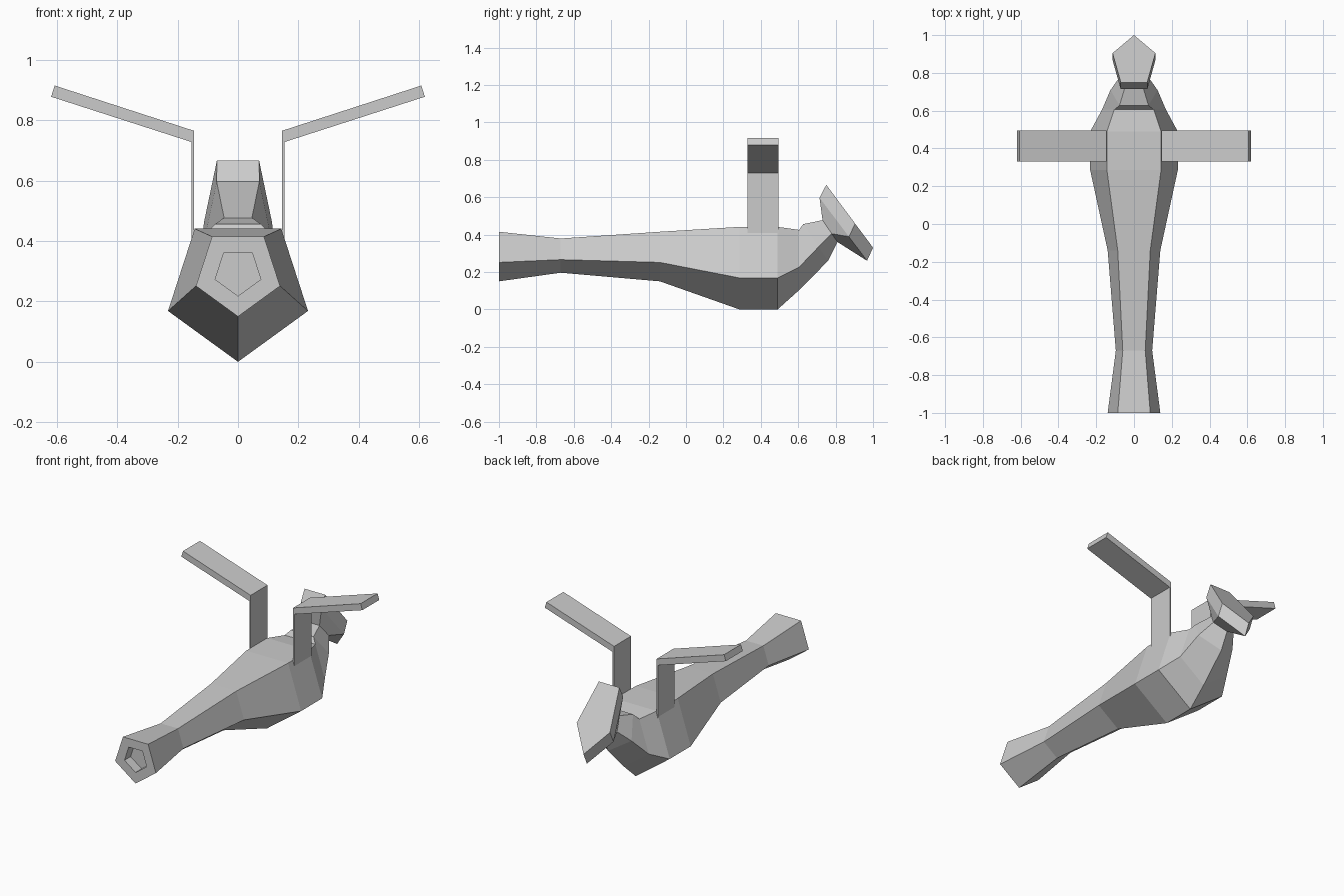
import bpy, bmesh, math

if "Cube" in bpy.data.objects:
    bpy.data.objects.remove(bpy.data.objects["Cube"])


def pentagon(top, bottom, squash=1.0):
    """Five-sided ring between a top and a bottom point given as (y, z)."""
    dy, dz = bottom[0] - top[0], bottom[1] - top[1]
    r = math.hypot(dy, dz) / (1 + math.cos(math.radians(36)))
    pts = []
    for i in range(5):
        a = math.radians(36 + 72 * i)
        t = (math.cos(math.radians(36)) - math.cos(a)) / (1 + math.cos(math.radians(36)))
        pts.append((r * math.sin(a) * squash, top[0] + dy * t, top[1] + dz * t))
    return pts


def loft(name, rings, cap_start=True, cap_end=True):
    """Skin a series of equal-sized rings."""
    bm = bmesh.new()
    loops = [[bm.verts.new(p) for p in ring] for ring in rings]
    n = len(loops[0])
    for a, b in zip(loops, loops[1:]):
        for i in range(n):
            j = (i + 1) % n
            bm.faces.new((a[i], a[j], b[j], b[i]))
    if cap_start:
        bm.faces.new(loops[0])
    if cap_end:
        bm.faces.new(loops[-1])
    bmesh.ops.recalc_face_normals(bm, faces=bm.faces)
    mesh = bpy.data.meshes.new(name)
    bm.to_mesh(mesh)
    bm.free()
    obj = bpy.data.objects.new(name, mesh)
    bpy.context.collection.objects.link(obj)
    return obj


def upright(y, top, bottom):
    return pentagon((y, top), (y, bottom))


# Body: recessed open end, slim tail, wide chest, bent neck
neck_end = pentagon((0.73, 0.477), (0.81, 0.36))
loft("body", [
    upright(-0.94, 0.362, 0.218),
    upright(-1.0, 0.362, 0.218),
    upright(-1.0, 0.415, 0.15),
    upright(-0.67, 0.379, 0.196),
    upright(-0.14, 0.415, 0.15),
    upright(0.285, 0.441, 0.0),
    upright(0.49, 0.441, 0.0),
    upright(0.605, 0.425, 0.103),
    pentagon((0.627, 0.456), (0.76, 0.26)),
    neck_end,
])

# Head: narrow tilted slab tapering back to the neck
loft("head", [
    neck_end,
    pentagon((0.714, 0.597), (0.968, 0.26), 0.515),
    pentagon((0.75, 0.666), (1.0, 0.33), 0.515),
])

# Bent arms: thin post and sloping panel, mirrored to the other side
profile = [(0.145, 0.40), (0.145, 0.765), (0.607, 0.915),
           (0.619, 0.878), (0.154, 0.728), (0.154, 0.40)]
for side, label in ((1, "right"), (-1, "left")):
    loft(label + "_arm", [[(side * x, y, z) for x, z in profile] for y in (0.33, 0.495)])
